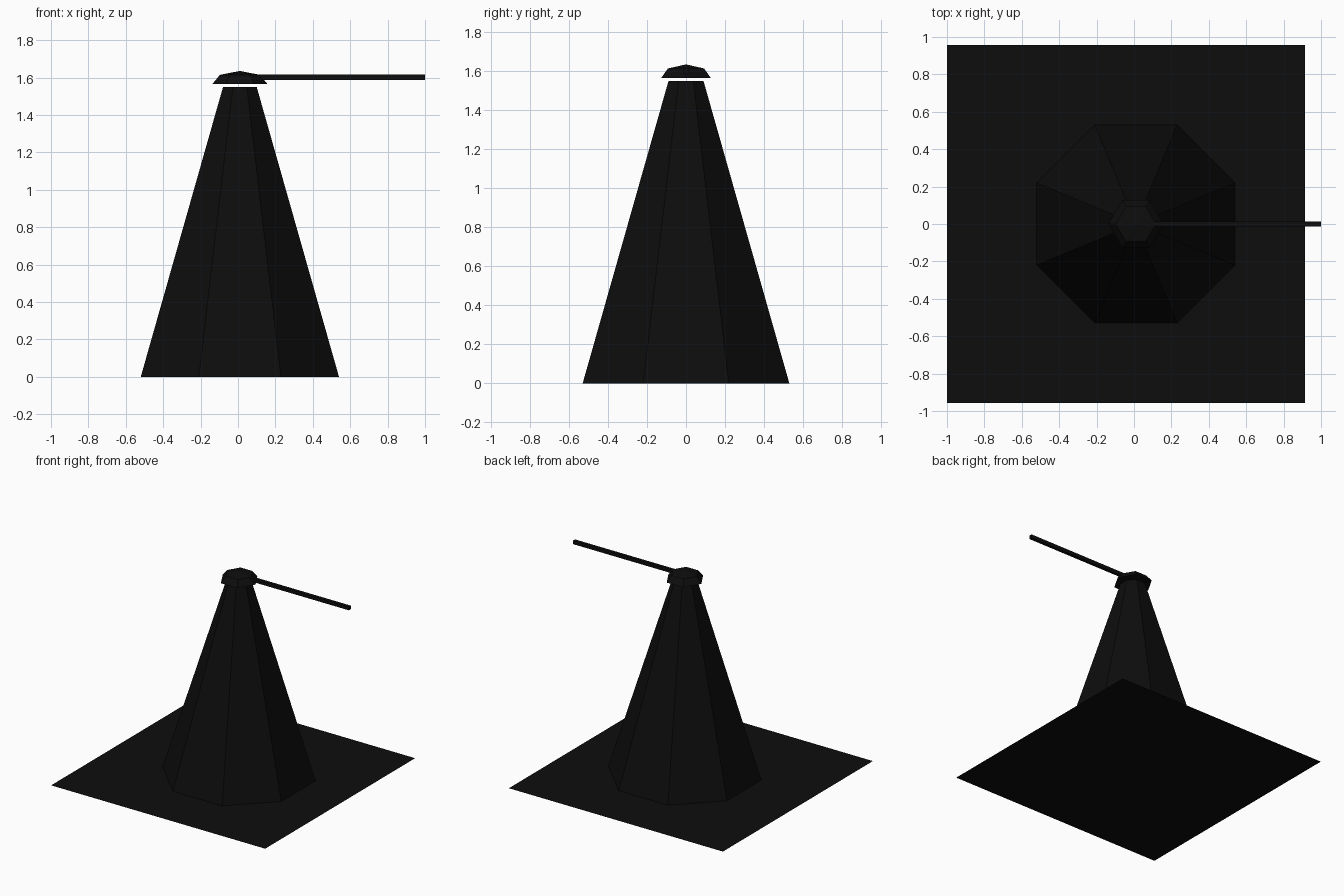
import bpy
import math

cube = bpy.data.objects.get("Cube")
if cube:
    bpy.data.objects.remove(cube, do_unlink=True)

black = bpy.data.materials.new("matte black")
black.use_nodes = True
colour = (0.004, 0.004, 0.004, 1)
black.diffuse_color = colour
black.node_tree.nodes["Principled BSDF"].inputs["Base Color"].default_value = colour

CENTRE_X = 0.01


def build(name, verts, faces):
    mesh = bpy.data.meshes.new(name)
    mesh.from_pydata(verts, [], faces)
    mesh.materials.append(black)
    obj = bpy.data.objects.new(name, mesh)
    bpy.context.collection.objects.link(obj)
    return obj


def lathe(name, sides, turn, rings):
    """Stack flat-sided rings of (radius, height) and close both ends."""
    verts = [(CENTRE_X + r * math.cos(turn + math.tau * i / sides),
              r * math.sin(turn + math.tau * i / sides), z)
             for r, z in rings for i in range(sides)]
    faces = [(k * sides + i, k * sides + (i + 1) % sides,
              (k + 1) * sides + (i + 1) % sides, (k + 1) * sides + i)
             for k in range(len(rings) - 1) for i in range(sides)]
    top = (len(rings) - 1) * sides
    faces += [tuple(reversed(range(sides))), tuple(range(top, top + sides))]
    return build(name, verts, faces)


# Ground sheet
x0, x1, y = -1.0, 0.913, 0.957
build("ground_sheet", [(x0, -y, 0), (x1, -y, 0), (x1, y, 0), (x0, y, 0)], [(0, 1, 2, 3)])

# Tapered octagonal tower, flats facing the axes
flat = math.cos(math.pi / 8)
lathe("tower", 8, math.pi / 8, [(0.53 / flat, 0), (0.09 / flat, 1.55)])

# Faceted six-sided cap floating just above the tower
lathe("cap", 6, 0, [(0.147, 1.566), (0.107, 1.615), (0.004, 1.635)])

# Square arm reaching out sideways from the cap
bpy.ops.mesh.primitive_cube_add(size=1, location=(0.505, 0, 1.602))
arm = bpy.context.object
arm.name = "arm"
arm.scale = (0.99, 0.026, 0.028)
arm.data.materials.append(black)
